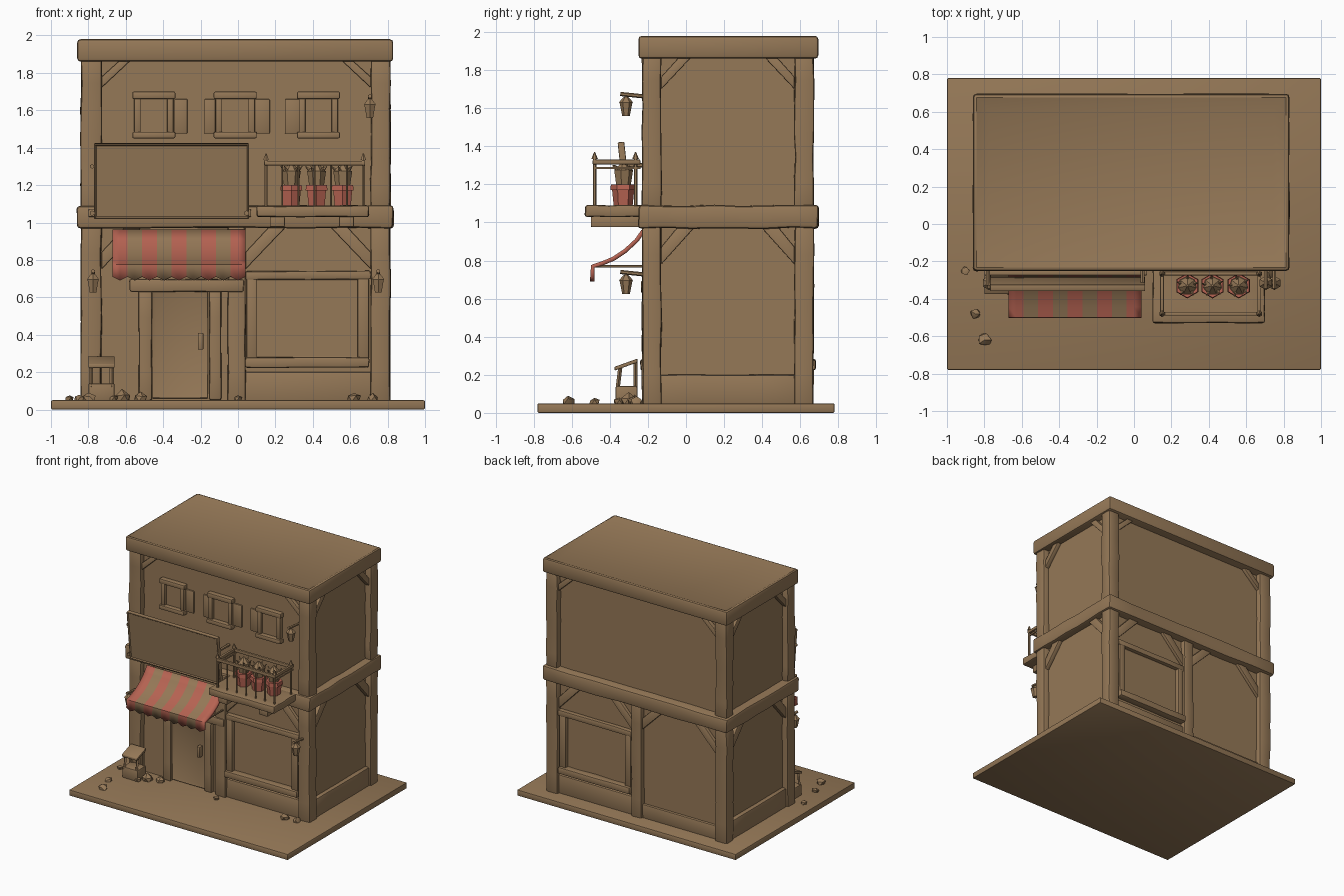
import bpy, bmesh, math, random
from mathutils import Vector, Matrix

if "Cube" in bpy.data.objects:
    bpy.data.objects.remove(bpy.data.objects["Cube"])

random.seed(4)

def material(name, col):
    m = bpy.data.materials.new(name)
    m.diffuse_color = (*col, 1)
    m.use_nodes = True
    m.node_tree.nodes["Principled BSDF"].inputs["Base Color"].default_value = m.diffuse_color
    return m

BROWN = material("warm brown", (0.300, 0.188, 0.095))
RED = material("faded red", (0.470, 0.125, 0.085))

def finish(bm, name, mats=(BROWN,)):
    bmesh.ops.recalc_face_normals(bm, faces=bm.faces[:])
    me = bpy.data.meshes.new(name)
    bm.to_mesh(me)
    bm.free()
    ob = bpy.data.objects.new(name, me)
    bpy.context.collection.objects.link(ob)
    for m in mats:
        me.materials.append(m)
    return ob

def soften(bm, offset, segs=2):
    edges = [e for e in bm.edges if len(e.link_faces) == 2 and e.calc_face_angle(0) > 0.6]
    bmesh.ops.bevel(bm, geom=edges, offset=offset, offset_type='OFFSET',
                    segments=segs, profile=0.5, affect='EDGES')

def box(name, x, y, z, bev=0.008, cuts=0, wob=0.0, inset=None, mat=BROWN, tilt=0):
    """Box from three ranges; inset = (normal axis, sign, width, depth) sinks one face."""
    bm = bmesh.new()
    bmesh.ops.create_cube(bm, size=1)
    lo, hi = Vector((x[0], y[0], z[0])), Vector((x[1], y[1], z[1]))
    for v in bm.verts:
        v.co = Vector([(lo[i] + hi[i]) / 2 + v.co[i] * (hi[i] - lo[i]) for i in range(3)])
    if inset:
        ax, sg, w, d = inset
        f = max(bm.faces, key=lambda f: f.normal[ax] * sg)
        n = f.normal.copy()
        bmesh.ops.inset_region(bm, faces=[f], thickness=w)
        for v in f.verts:
            v.co -= n * d
    if cuts:  # hand-hewn wobble along the long edges
        longest = max(hi - lo)
        es = [e for e in bm.edges if e.calc_length() > longest * 0.45]
        bmesh.ops.subdivide_edges(bm, edges=es, cuts=cuts, use_grid_fill=True)
        for v in bm.verts:
            v.co += Vector([random.uniform(-wob, wob) for _ in range(3)])
    if bev:
        soften(bm, bev)
    if tilt:  # lean about x around the lower edge
        c = Vector((0, (y[0] + y[1]) / 2, z[0]))
        bmesh.ops.rotate(bm, cent=c, matrix=Matrix.Rotation(tilt, 3, 'X'), verts=bm.verts[:])
    return finish(bm, name, (mat,))

def prism(name, pts, axis, a, b, bev=0.006):
    """Polygon in (x or y, z), extruded along the other horizontal axis."""
    bm = bmesh.new()
    put = (lambda p, d: (p[0], d, p[1])) if axis == 'y' else (lambda p, d: (d, p[0], p[1]))
    f = bm.faces.new([bm.verts.new(put(p, a)) for p in pts])
    ext = bmesh.ops.extrude_face_region(bm, geom=[f])
    for v in ext['geom']:
        if isinstance(v, bmesh.types.BMVert):
            v.co[1 if axis == 'y' else 0] = b
    bmesh.ops.recalc_face_normals(bm, faces=bm.faces[:])
    soften(bm, bev)
    return finish(bm, name)

def brace(name, u, zt, s, run, drop, axis, a, b, w=0.07):
    k = w * 1.3
    prism(name, [(u, zt - drop), (u, zt - drop + k), (u + s * (run - k), zt), (u + s * run, zt)], axis, a, b)

def cone(name, c, r1, r2, h, sides, mat=BROWN, rot=None):
    bm = bmesh.new()
    bmesh.ops.create_cone(bm, cap_ends=True, segments=sides, radius1=r1, radius2=r2, depth=h)
    if rot:
        bmesh.ops.rotate(bm, cent=(0, 0, 0), matrix=rot, verts=bm.verts[:])
    bmesh.ops.translate(bm, vec=c, verts=bm.verts[:])
    return finish(bm, name, (mat,))

def rod(name, p, q, r, sides=6):
    p, q = Vector(p), Vector(q)
    rot = (q - p).to_track_quat('Z', 'Y').to_matrix()
    return cone(name, (p + q) / 2, r, r, (q - p).length, sides, rot=rot)

# Ground slab, wall core, floor beam and sunken roof
box("ground_slab", (-1, 1), (-0.78, 0.78), (0, 0.05), 0.008)
box("wall_core", (-0.79, 0.765), (-0.185, 0.625), (0.03, 1.9), 0)
box("floor_beam", (-0.86, 0.83), (-0.25, 0.695), (0.97, 1.09), 0.018, 6, 0.004)
box("roof_cap", (-0.86, 0.83), (-0.25, 0.695), (1.86, 1.98), 0.018, inset=(2, 1, 0.12, 0.03))

# Corner posts on both storeys
for z in ((0.04, 0.99), (1.07, 1.88)):
    for x in ((-0.84, -0.73), (0.71, 0.815)):
        for y in ((-0.23, -0.13), (0.57, 0.67)):
            box("corner_post", x, y, z, 0.014, 5, 0.004)

# Side walls: bottom planks and braces
for a, b in ((-0.825, -0.78), (0.755, 0.80)):
    box("side_bottom_plank", (a, b), (-0.14, 0.58), (0.04, 0.2), 0.01, 3, 0.002)
    for u, s in ((-0.13, 1), (0.57, -1)):
        brace("side_lower_brace", u, 0.98, s, 0.18, 0.20, 'x', a, b)
        brace("side_upper_brace", u, 1.87, s, 0.16, 0.17, 'x', a, b, 0.05)

# Front and back walls share posts, braces and a shop window
for side, wall, out in (("front", -0.18, -1), ("back", 0.62, 1)):
    def yr(d0, d1):
        return tuple(sorted((wall + out * d0, wall + out * d1)))
    box(side + "_middle_post", (-0.055, 0.04), yr(-0.02, 0.045), (0.04, 0.98), 0.012, 5, 0.003)
    box(side + "_bottom_plank", (0.03, 0.72), yr(-0.02, 0.025), (0.04, 0.2), 0.01)
    for u, s in ((0.04, 1), (0.71, -1), (-0.73, 1)):
        brace(side + "_lower_brace", u, 0.98, s, 0.22, 0.23, 'y', *yr(-0.01, 0.03))
    for u, s in ((-0.73, 1), (0.71, -1)):
        brace(side + "_upper_brace", u, 1.87, s, 0.16, 0.15, 'y', *yr(-0.01, 0.035), w=0.045)
    box(side + "_window_sill", (0.04, 0.70), yr(-0.01, 0.06), (0.225, 0.28), 0.01, 3, 0.003)
    box(side + "_window_header", (0.04, 0.71), yr(-0.01, 0.04), (0.695, 0.74), 0.008, 3, 0.003)
    for x in ((0.045, 0.10), (0.64, 0.70)):
        box(side + "_window_jamb", x, yr(-0.01, 0.04), (0.27, 0.70), 0.008)
    box(side + "_window_pane", (0.09, 0.65), yr(-0.01, 0.012), (0.27, 0.70), 0, inset=(1, out, 0.02, 0.008))
box("back_left_plank", (-0.74, -0.04), (0.60, 0.645), (0.04, 0.16), 0.01)
brace("back_left_brace", -0.055, 0.98, -1, 0.2, 0.2, 'y', 0.61, 0.65)

# Door with frame, lintel and handle
box("door_lintel", (-0.58, 0.03), (-0.235, -0.17), (0.63, 0.695), 0.01, 3, 0.003)
for x in ((-0.53, -0.46), (-0.155, -0.09)):
    box("door_jamb", x, (-0.225, -0.17), (0.05, 0.64), 0.01, 3, 0.002)
box("door", (-0.46, -0.16), (-0.205, -0.17), (0.06, 0.64), 0.004, inset=(1, -1, 0.03, 0.008))
box("door_handle", (-0.215, -0.185), (-0.235, -0.195), (0.32, 0.41), 0.006)

# Upper windows with wall plates beside them
for cx in (-0.45, -0.015, 0.43):
    box("upper_lintel", (cx - 0.115, cx + 0.115), (-0.225, -0.17), (1.66, 1.70), 0.008)
    box("upper_sill", (cx - 0.115, cx + 0.115), (-0.23, -0.17), (1.45, 1.485), 0.008)
    for s in (-1, 1):
        xs = sorted((cx + s * 0.105, cx + s * 0.07))
        box("upper_jamb", xs, (-0.215, -0.17), (1.48, 1.67), 0.006)
    box("upper_pane", (cx - 0.075, cx + 0.075), (-0.193, -0.18), (1.48, 1.67), 0)
for x in ((-0.34, -0.27), (-0.18, -0.12), (0.09, 0.17), (0.25, 0.33)):
    box("wall_plate", x, (-0.197, -0.18), (1.475, 1.66), 0.006)

# Leaning sign board and its brackets
box("sign_board", (-0.77, 0.06), (-0.315, -0.28), (1.02, 1.425), 0.006, inset=(1, -1, 0.018, 0.008), tilt=0.11)
box("sign_back_rail", (-0.80, 0.07), (-0.275, -0.245), (1.03, 1.07), 0.006)
for x in (-0.78, 0.045):
    rod("sign_bracket", (x, -0.18, 1.30), (x, -0.33, 1.30), 0.012)
    rod("sign_foot", (x, -0.24, 1.05), (x, -0.32, 1.05), 0.014)

# Striped awning: swept profile, stripes by column
profile = [(-0.225, 0.955), (-0.26, 0.905), (-0.32, 0.85), (-0.38, 0.81), (-0.44, 0.785), (-0.49, 0.77), (-0.492, 0.70)]
bm = bmesh.new()
cols = 18
x0, x1 = -0.67, 0.04
grid = []
for i in range(cols + 1):
    x = x0 + (x1 - x0) * i / cols
    dip = 0.010 * math.cos(i * math.pi)
    grid.append([bm.verts.new((x, y, z + (dip if j == 6 else 0))) for j, (y, z) in enumerate(profile)])
for i in range(cols):
    for j in range(6):
        f = bm.faces.new((grid[i][j], grid[i + 1][j], grid[i + 1][j + 1], grid[i][j + 1]))
        f.material_index = 1 if (i // 2) % 2 == 0 else 0
awning = finish(bm, "awning", (BROWN, RED))
mod = awning.modifiers.new("thickness", 'SOLIDIFY')
mod.thickness, mod.offset = 0.022, 0
for x in (-0.65, 0.02):
    rod("awning_rod", (x, -0.18, 0.77), (x, -0.485, 0.77), 0.007)

# Balcony slab, supports and railing
box("balcony_slab", (0.10, 0.70), (-0.53, -0.22), (1.03, 1.09), 0.012, 4, 0.003)
for x in ((0.17, 0.25), (0.54, 0.62)):
    box("balcony_support", x, (-0.50, -0.22), (0.975, 1.035), 0.008)
for x in (0.15, 0.67):
    box("side_rail", (x - 0.01, x + 0.01), (-0.49, -0.24), (1.305, 1.33), 0.004)
    box("side_low_rail", (x - 0.006, x + 0.006), (-0.48, -0.24), (1.28, 1.292), 0)
    for y in (-0.48, -0.265):
        rod("corner_rail_post", (x, y, 1.08), (x, y, 1.335), 0.009)
        cone("finial", (x, y, 1.352), 0.017, 0.003, 0.035, 6)
for y in (-0.48, -0.265):
    box("long_rail", (0.14, 0.68), (y - 0.01, y + 0.01), (1.305, 1.33), 0.004)
for i in range(1, 6):
    x = 0.15 + 0.52 * i / 6
    rod("baluster", (x, -0.48, 1.08), (x, -0.48, 1.31), 0.006)

# Hexagonal flower pots with plants
for x in (0.285, 0.42, 0.56):
    cone("flower_pot", (x, -0.33, 1.14), 0.05, 0.06, 0.10, 6, RED)
    cone("pot_rim", (x, -0.33, 1.185), 0.068, 0.064, 0.03, 6, RED)
    cone("plant_body", (x, -0.33, 1.235), 0.04, 0.052, 0.08, 7)
    cone("plant_tip", (x, -0.33, 1.295), 0.052, 0.006, 0.05, 7)
    for k in range(5):
        a = k * math.tau / 5 + x
        d = Vector((math.cos(a) * 0.6, math.sin(a) * 0.6, 0.6))
        cone("leaf", Vector((x, -0.33, 1.24)) + d * 0.06, 0.018, 0.002, 0.07, 4,
             rot=d.to_track_quat('Z', 'Y').to_matrix())

# Hanging lanterns on wall arms
for x, z in ((0.705, 1.56), (-0.775, 0.625), (0.75, 0.625)):
    y = -0.315
    rod("lantern_arm", (x, -0.2, z + 0.10), (x, y - 0.03, z + 0.115), 0.011)
    cone("lantern_glass", (x, y, z + 0.035), 0.02, 0.034, 0.07, 6)
    cone("lantern_cap", (x, y, z + 0.085), 0.038, 0.012, 0.03, 6)
    rod("lantern_hook", (x, y, z + 0.09), (x, y, z + 0.115), 0.007)

# Small stand beside the door
box("stand_base", (-0.80, -0.66), (-0.37, -0.255), (0.045, 0.14), 0.008)
for x in (-0.785, -0.675):
    rod("stand_front_leg", (x, -0.36, 0.12), (x, -0.345, 0.24), 0.011, 4)
    rod("stand_back_leg", (x, -0.265, 0.12), (x, -0.265, 0.265), 0.011, 4)
prism("stand_roof", [(-0.375, 0.222), (-0.255, 0.265), (-0.255, 0.285), (-0.375, 0.242)], 'x', -0.80, -0.66, 0.004)

# Scattered rubble
for x, y, r in ((-0.62, -0.30, 0.05), (-0.67, -0.35, 0.03), (-0.52, -0.27, 0.04), (-0.80, -0.62, 0.04),
                (-0.85, -0.48, 0.03), (0.62, -0.27, 0.04), (0.72, -0.26, 0.035), (-0.9, -0.25, 0.025), (0.0, -0.28, 0.025)):
    bm = bmesh.new()
    bmesh.ops.create_icosphere(bm, subdivisions=1, radius=r)
    for v in bm.verts:
        v.co = v.co * random.uniform(0.75, 1.15)
        v.co = Vector((x + v.co.x, y + v.co.y, 0.055 + max(v.co.z, -0.01)))
    finish(bm, "rubble_stone")

# Smooth the softened edges only
bpy.ops.object.select_all(action='SELECT')
bpy.context.view_layer.objects.active = awning
bpy.ops.object.shade_smooth_by_angle(angle=math.radians(35))
